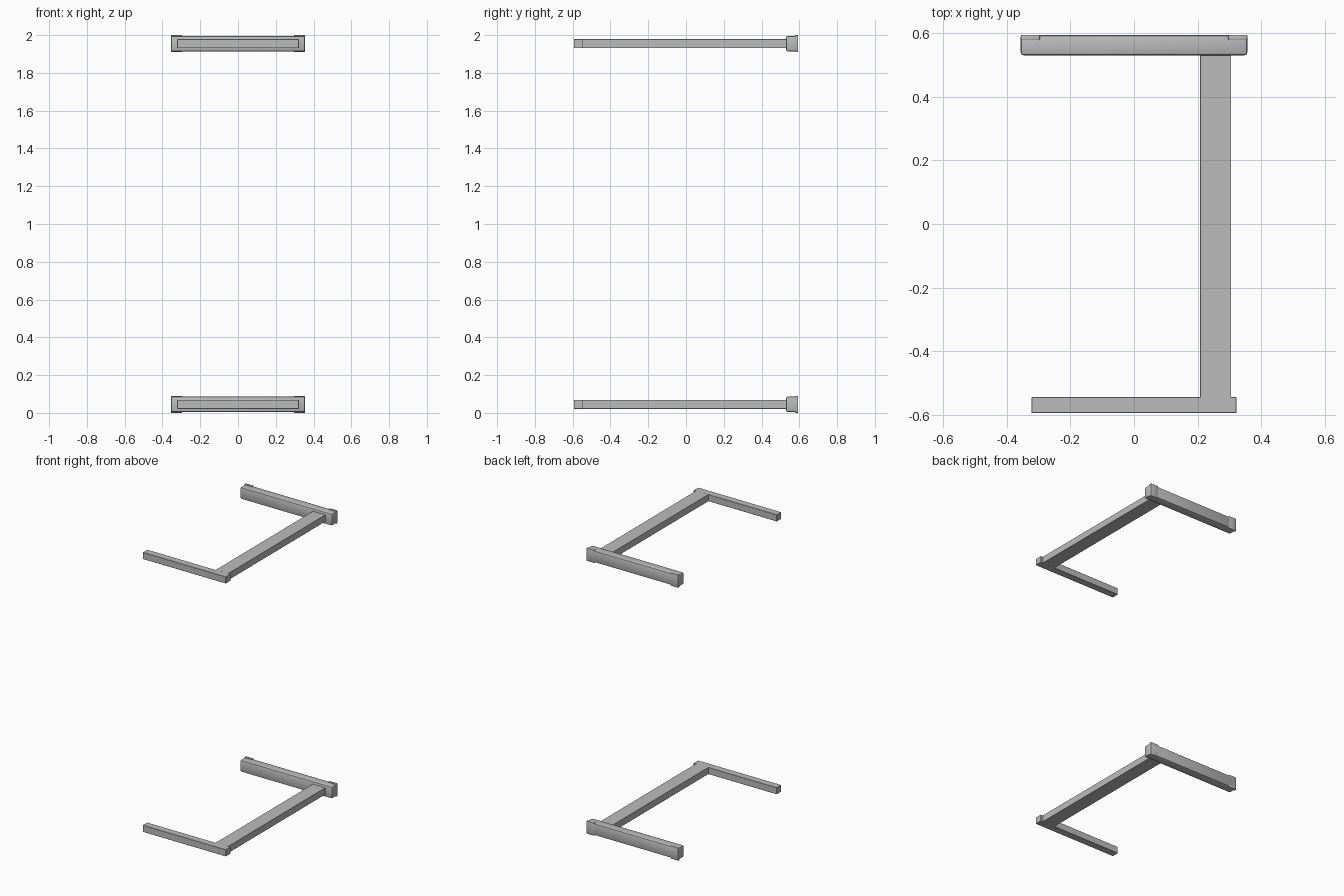
import bpy, bmesh

if "Cube" in bpy.data.objects:
    bpy.data.objects.remove(bpy.data.objects["Cube"])

grey = bpy.data.materials.new("plain_grey")
grey.diffuse_color = (0.5, 0.5, 0.5, 1)
grey.use_nodes = True
grey.node_tree.nodes["Principled BSDF"].inputs["Base Color"].default_value = grey.diffuse_color


def box(name, x, y, z, bevel=0.0, segments=1):
    """Box from (min, max) ranges, with optional rounded edges."""
    bm = bmesh.new()
    bmesh.ops.create_cube(bm, size=1)
    for v in bm.verts:
        for i, (lo, hi) in enumerate((x, y, z)):
            v.co[i] = (lo + hi) / 2 + v.co[i] * (hi - lo)
    if bevel:
        bmesh.ops.bevel(bm, geom=bm.edges[:], offset=bevel, segments=segments,
                        profile=0.5, affect='EDGES')
    mesh = bpy.data.meshes.new(name)
    bm.to_mesh(mesh)
    bm.free()
    mesh.materials.append(grey)
    ob = bpy.data.objects.new(name, mesh)
    bpy.context.collection.objects.link(ob)
    if bevel:
        bpy.ops.object.select_all(action='DESELECT')
        ob.select_set(True)
        bpy.context.view_layer.objects.active = ob
        bpy.ops.object.shade_smooth_by_angle(angle=0.6)
    return ob


def frame(level, zc):
    def span(half):
        return (zc - half, zc + half)

    # thin front rail and the long arm running back from it
    box(level + "_front_rail", (-0.322, 0.322), (-0.594, -0.544), span(0.0235), 0.0015)
    box(level + "_side_arm", (0.208, 0.305), (-0.546, 0.54), span(0.0235), 0.0008)
    # thicker rounded rail at the back
    box(level + "_back_rail", (-0.356, 0.356), (0.53, 0.594), span(0.041), 0.009, 2)
    # raised end caps on the rear corners of the back rail
    for side, s in (("left", -1), ("right", 1)):
        x = sorted((s * 0.296, s * 0.356))
        box(f"{level}_{side}_end_cap", x, (0.578, 0.594), span(0.045), 0.003, 2)


# identical frames at the bottom and the top
frame("lower", 0.045)
frame("upper", 1.955)
